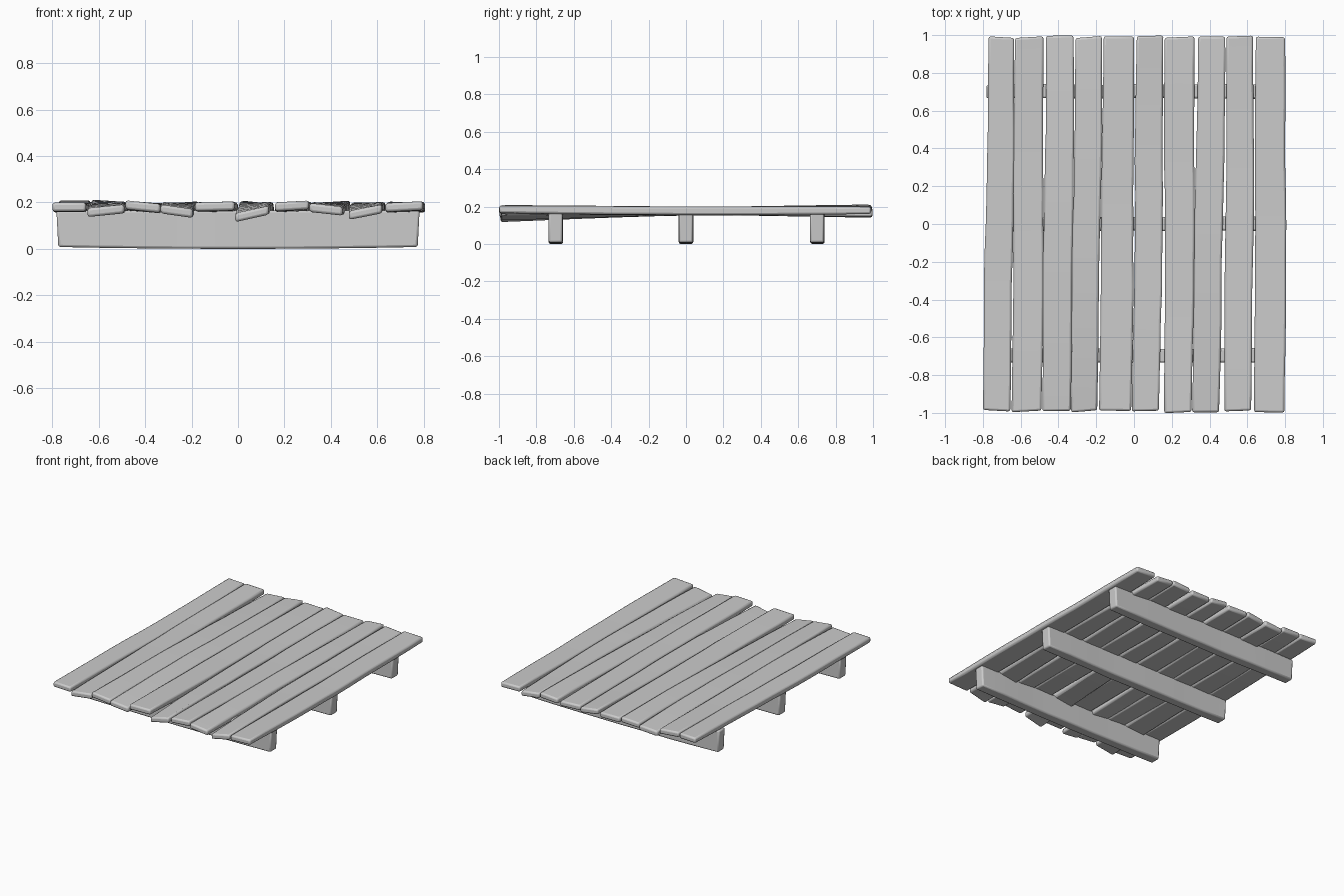
import bpy, bmesh, math, random

if "Cube" in bpy.data.objects:
    bpy.data.objects.remove(bpy.data.objects["Cube"])

random.seed(4)


def box_strip(name, stations, bevel):
    """Loft four-cornered sections into a closed, softly bevelled bar."""
    bm = bmesh.new()
    rings = [[bm.verts.new(p) for p in ring] for ring in stations]
    for a, b in zip(rings, rings[1:]):
        for i in range(4):
            j = (i + 1) % 4
            bm.faces.new((a[i], a[j], b[j], b[i]))
    bm.faces.new(rings[0][::-1])
    bm.faces.new(rings[-1])
    bmesh.ops.recalc_face_normals(bm, faces=bm.faces)
    me = bpy.data.meshes.new(name)
    bm.to_mesh(me)
    bm.free()
    ob = bpy.data.objects.new(name, me)
    bpy.context.collection.objects.link(ob)
    mod = ob.modifiers.new("worn_edges", "BEVEL")
    mod.width = bevel
    mod.segments = 2
    mod.limit_method = 'ANGLE'
    mod.angle_limit = math.radians(45)
    bpy.ops.object.select_all(action='DESELECT')
    ob.select_set(True)
    bpy.context.view_layer.objects.active = ob
    bpy.ops.object.shade_smooth_by_angle(angle=math.radians(35))
    return ob


# Planks: left/right edge at front, left/right edge at back,
# centre height at front and back, sideways tilt at front
PLANKS = [
    (-.800, -.655, -.770, -.635, .180, .190, .000),
    (-.648, -.490, -.630, -.480, .164, .188, .008),
    (-.485, -.335, -.465, -.320, .182, .164, -.008),
    (-.333, -.195, -.310, -.170, .162, .180, -.010),
    (-.185, -.015, -.160, .000, .183, .176, .002),
    (-.012, .132, .015, .155, .150, .180, .016),
    (.160, .305, .162, .320, .185, .174, .004),
    (.308, .450, .340, .483, .170, .184, -.008),
    (.478, .620, .490, .630, .158, .172, .014),
    (.635, .796, .645, .800, .182, .182, .004),
]
N = 12
THICK = 0.044
for k, (lf, rf, lb, rb, zf, zb, tilt) in enumerate(PLANKS):
    y0 = -random.uniform(0.985, 1.0)
    y1 = random.uniform(0.988, 1.0)
    ph = random.uniform(0, 6.28)
    skew = random.uniform(-.006, .006)
    rings = []
    for i in range(N + 1):
        t = i / N
        y = y0 + (y1 - y0) * t
        env = math.sin(math.pi * t)
        wob = 0.004 * math.sin(7 * t + ph) * env
        l = lf + (lb - lf) * t + wob + random.uniform(-.002, .002) * env
        r = rf + (rb - rf) * t + wob + (.006 + random.uniform(-.002, .002)) * env
        # height blends from each warped end to the level middle
        s = 2 * t - 1
        end = zf if s < 0 else zb
        z = 0.177 + (end - 0.177) * abs(s) ** 1.5
        tl = tilt * (1 - t) - 0.6 * tilt * t
        h = THICK / 2 - 0.003 * abs(s) ** 4
        d = skew * abs(s)
        rings.append([(l, y - d, z - tl - h), (r, y + d, z + tl - h),
                      (r, y + d, z + tl + h), (l, y - d, z - tl + h)])
    box_strip(f"plank_{k + 1}", rings, 0.011)

# Cross beams under the planks
for name, yc in (("front_beam", -.697), ("middle_beam", 0), ("back_beam", .702)):
    rings = []
    for i in range(9):
        s = i / 4 - 1
        x = .782 * s
        w = .037 + random.uniform(-.002, .002)
        y = yc + random.uniform(-.002, .002)
        zb = .008 * s * s
        lean = .008 * s ** 8 * (1 if s > 0 else -1)
        rings.append([(x - lean, y - w, zb), (x - lean, y + w, zb),
                      (x, y + w, .166), (x, y - w, .166)])
    box_strip(name, rings, 0.010)
